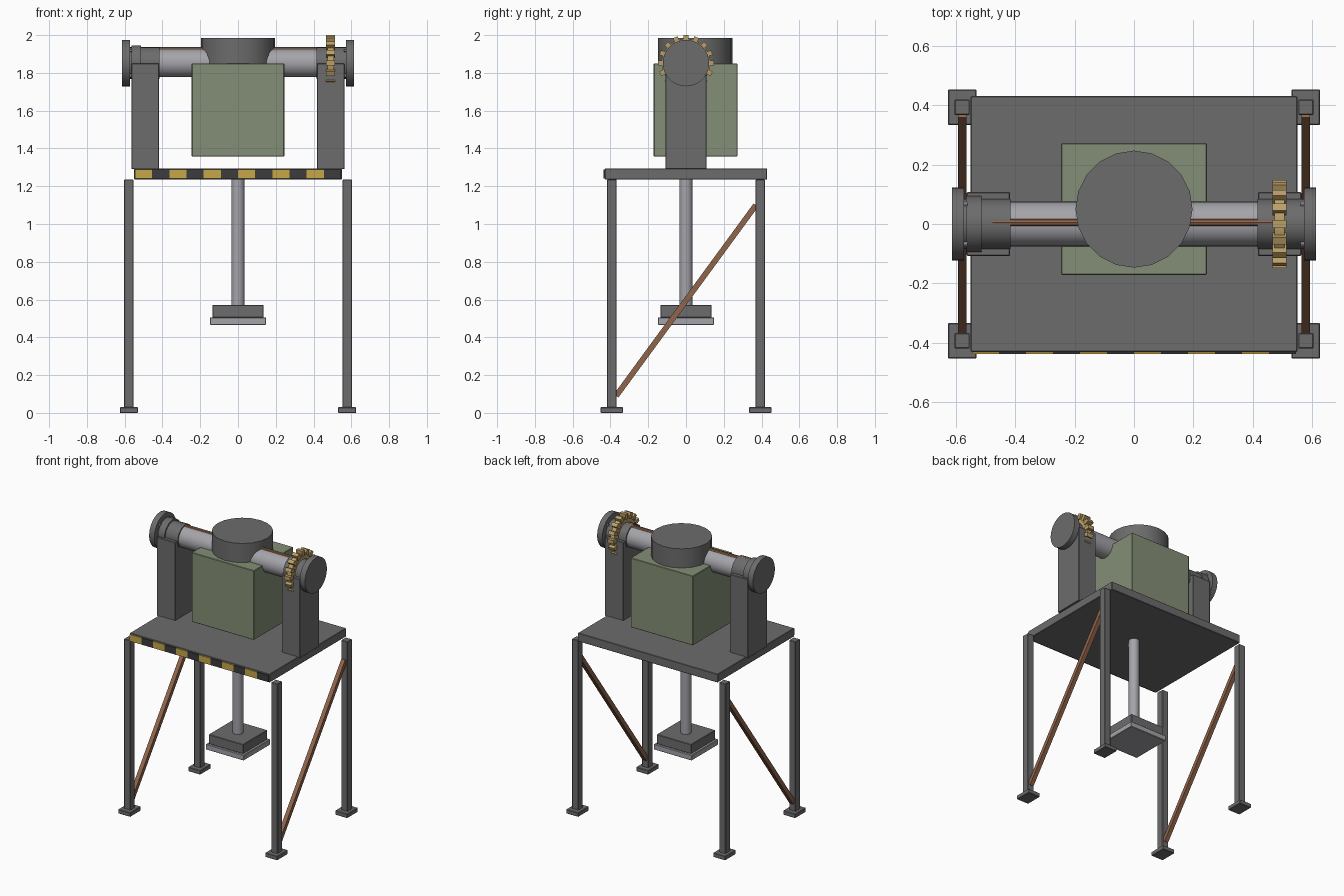
import bpy
from math import pi, radians, sin, cos, atan2, hypot
from mathutils import Vector

cube = bpy.data.objects.get("Cube")
if cube:
    bpy.data.objects.remove(cube, do_unlink=True)


def material(name, rgb):
    m = bpy.data.materials.new(name)
    m.use_nodes = True
    m.diffuse_color = (*rgb, 1)
    m.node_tree.nodes["Principled BSDF"].inputs["Base Color"].default_value = (*rgb, 1)
    return m


iron = material("dark iron", (0.15, 0.15, 0.15))
steel = material("polished steel", (0.37, 0.37, 0.40))
green = material("olive green paint", (0.23, 0.275, 0.18))
rust = material("rusty copper", (0.28, 0.13, 0.07))
brass = material("brass", (0.50, 0.35, 0.14))
yellow = material("warning yellow", (0.57, 0.39, 0.065))
black = material("warning black", (0.045, 0.045, 0.045))


def finish(name, mat):
    ob = bpy.context.object
    ob.name = name
    ob.data.materials.append(mat)
    return ob


def box(name, x, y, z, mat, bevel=0.0):
    """Box given by its (low, high) range on each axis."""
    spans = (x, y, z)
    bpy.ops.mesh.primitive_cube_add(size=1, location=[(a + b) / 2 for a, b in spans])
    ob = finish(name, mat)
    ob.scale = [b - a for a, b in spans]
    bpy.ops.object.transform_apply(location=False, rotation=False, scale=True)
    if bevel:
        mod = ob.modifiers.new("edge", "BEVEL")
        mod.width = bevel
        mod.segments = 1
    return ob


def rod(name, start, end, radius, mat, sides=24):
    """Cylinder running between two points."""
    start, end = Vector(start), Vector(end)
    axis = end - start
    bpy.ops.mesh.primitive_cylinder_add(
        vertices=sides, radius=radius, depth=axis.length, location=(start + end) / 2,
        rotation=axis.to_track_quat("Z", "Y").to_euler())
    bpy.ops.object.shade_smooth_by_angle(angle=radians(30))
    return finish(name, mat)


def span(a, b, side):
    return tuple(sorted((a * side, b * side)))


AXLE = 1.852

# Table plate with a striped front edge
box("table_plate", (-0.55, 0.55), (-0.43, 0.43), (1.235, 1.295), iron, 0.003)
pitch = 1.09 / 12
for i in range(12):
    left = -0.545 + i * pitch
    box(f"warning_stripe_{i}", (left, left + pitch), (-0.438, -0.43),
        (1.241, 1.289), black if i % 2 else yellow)

for side, label in ((1, "left"), (-1, "right")):
    # Legs and feet
    for end, place in ((-1, "front"), (1, "back")):
        box(f"{place}_{label}_leg", span(0.553, 0.604, side), span(0.367, 0.419, end),
            (0.02, 1.235), iron, 0.003)
        box(f"{place}_{label}_foot", span(0.53, 0.626, side), span(0.333, 0.453, end),
            (0, 0.03), iron, 0.003)

    # Diagonal brace rising to the back
    dy, dz = 0.74, 1.01
    brace = box(f"{label}_brace", (-0.015, 0.015), (-0.015, 0.015),
                (-hypot(dy, dz) / 2, hypot(dy, dz) / 2), rust)
    brace.location = (0.578 * side, 0, 0.595)
    brace.rotation_euler.x = -atan2(dy, dz)

    # Axle support, bearing and end disc
    box(f"{label}_pillar", span(0.418, 0.563, side), (-0.108, 0.108),
        (1.29, 1.85), iron, 0.003)
    rod(f"{label}_bearing", (0.415 * side, 0, AXLE), (0.58 * side, 0, AXLE), 0.084, iron)
    rod(f"{label}_end_disc", (0.572 * side, 0, AXLE), (0.613 * side, 0, AXLE), 0.123, iron, 32)
    for k in range(4):
        a = pi / 4 + k * pi / 2
        y, z = 0.095 * cos(a), AXLE + 0.095 * sin(a)
        rod(f"{label}_bolt_{k}", (0.56 * side, y, z), (0.575 * side, y, z), 0.008, steel, 6)

# Wider collar on the side without the gear
rod("bearing_collar", (-0.565, 0, AXLE), (-0.513, 0, AXLE), 0.094, iron)

# Axle with a copper line along the top
rod("axle", (-0.56, 0, AXLE), (0.56, 0, AXLE), 0.075, steel, 32)
rod("copper_line", (-0.477, 0.005, 1.925), (0.48, 0.005, 1.925), 0.012, rust, 8)

# Toothed gear
rod("gear_wheel", (0.473, 0, AXLE), (0.507, 0, AXLE), 0.128, brass, 32)
for k in range(16):
    a = k * pi / 8
    tooth = box(f"gear_tooth_{k}", (-0.024, 0.024), (-0.013, 0.013), (-0.02, 0.02), brass)
    tooth.location = (0.49, -0.128 * sin(a), AXLE + 0.128 * cos(a))
    tooth.rotation_euler.x = a

# Machine housing and its drum cap
box("housing", (-0.245, 0.245), (-0.171, 0.272), (1.357, 1.85), green, 0.003)
rod("drum_cap", (0, 0.05, 1.845), (0, 0.05, 1.986), 0.197, iron, 20)

# Hanging ram
rod("ram_rod", (0, 0, 0.56), (0, 0, 1.24), 0.035, steel)
box("ram_block", (-0.136, 0.136), (-0.136, 0.136), (0.505, 0.572), iron, 0.003)
box("ram_face", (-0.149, 0.149), (-0.149, 0.149), (0.466, 0.505), steel, 0.003)
